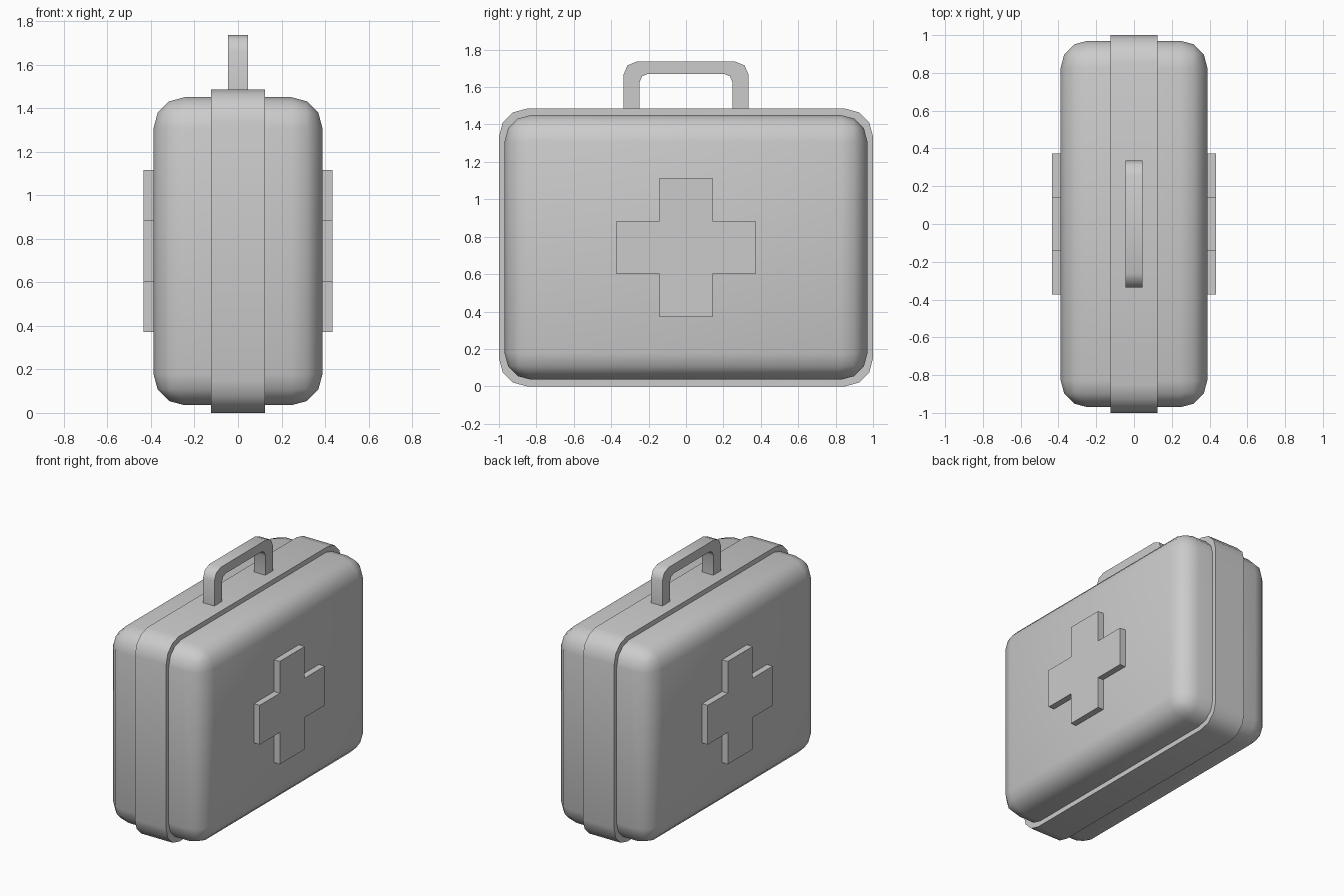
import bpy, bmesh, math

if "Cube" in bpy.data.objects:
    bpy.data.objects.remove(bpy.data.objects["Cube"])

grey = bpy.data.materials.new("plain grey")
grey.diffuse_color = (0.6, 0.6, 0.6, 1)
grey.use_nodes = True
grey.node_tree.nodes["Principled BSDF"].inputs["Base Color"].default_value = grey.diffuse_color


def finish(name, bm, angle):
    bmesh.ops.recalc_face_normals(bm, faces=bm.faces)
    mesh = bpy.data.meshes.new(name)
    bm.to_mesh(mesh)
    bm.free()
    mesh.materials.append(grey)
    obj = bpy.data.objects.new(name, mesh)
    bpy.context.collection.objects.link(obj)
    bpy.ops.object.select_all(action='DESELECT')
    obj.select_set(True)
    bpy.context.view_layer.objects.active = obj
    bpy.ops.object.shade_smooth_by_angle(angle=math.radians(angle))
    return obj


def extrude_profile(name, points, x0, x1, angle=50):
    """Extrude a closed (y, z) outline from x0 to x1."""
    bm = bmesh.new()
    face = bm.faces.new([bm.verts.new((x0, y, z)) for y, z in points])
    new = bmesh.ops.extrude_face_region(bm, geom=[face])["geom"]
    bmesh.ops.translate(bm, vec=(x1 - x0, 0, 0),
                        verts=[v for v in new if isinstance(v, bmesh.types.BMVert)])
    return finish(name, bm, angle)


def arc(cy, cz, r, start, end, steps):
    """Points on a corner arc, angles in degrees."""
    return [(cy + r * math.cos(math.radians(start + (end - start) * i / steps)),
             cz + r * math.sin(math.radians(start + (end - start) * i / steps)))
            for i in range(steps + 1)]


# Rounded case body
bm = bmesh.new()
bmesh.ops.create_cube(bm, size=1)
for v in bm.verts:
    v.co = (v.co.x * 0.776, v.co.y * 1.94, v.co.z * 1.415 + 0.743)
bmesh.ops.bevel(bm, geom=bm.edges[:], offset=0.142, segments=3,
                profile=0.5, affect='EDGES')
finish("case_body", bm, 50)

# Raised band around the middle
R, TOP = 0.15, 1.485
band = (arc(1 - R, TOP - R, R, 0, 90, 3) + arc(R - 1, TOP - R, R, 90, 180, 3)
        + arc(R - 1, R, R, 180, 270, 3) + arc(1 - R, R, R, 270, 360, 3))
extrude_profile("centre_band", band, -0.125, 0.125)

# Carrying handle: outer outline, then inner outline back again
ro, ri = 0.073, 0.045
handle = ([(0.335, 1.47)] + arc(0.335 - ro, 1.737 - ro, ro, 0, 90, 2)
          + arc(ro - 0.335, 1.737 - ro, ro, 90, 180, 2) + [(-0.335, 1.47), (-0.248, 1.47)]
          + arc(ri - 0.248, 1.671 - ri, ri, 180, 90, 2)
          + arc(0.248 - ri, 1.671 - ri, ri, 90, 0, 2) + [(0.248, 1.47)])
extrude_profile("handle", handle, -0.045, 0.045)

# Raised cross on each broad side
a, b, cz = 0.142, 0.372, 0.743
cross = [(a, b), (-a, b), (-a, a), (-b, a), (-b, -a), (-a, -a),
         (-a, -b), (a, -b), (a, -a), (b, -a), (b, a), (a, a)]
cross = [(y, z + cz) for y, z in cross]
for side, s in (("left", -1), ("right", 1)):
    extrude_profile(side + "_cross", cross, s * 0.37, s * 0.434, 30)
